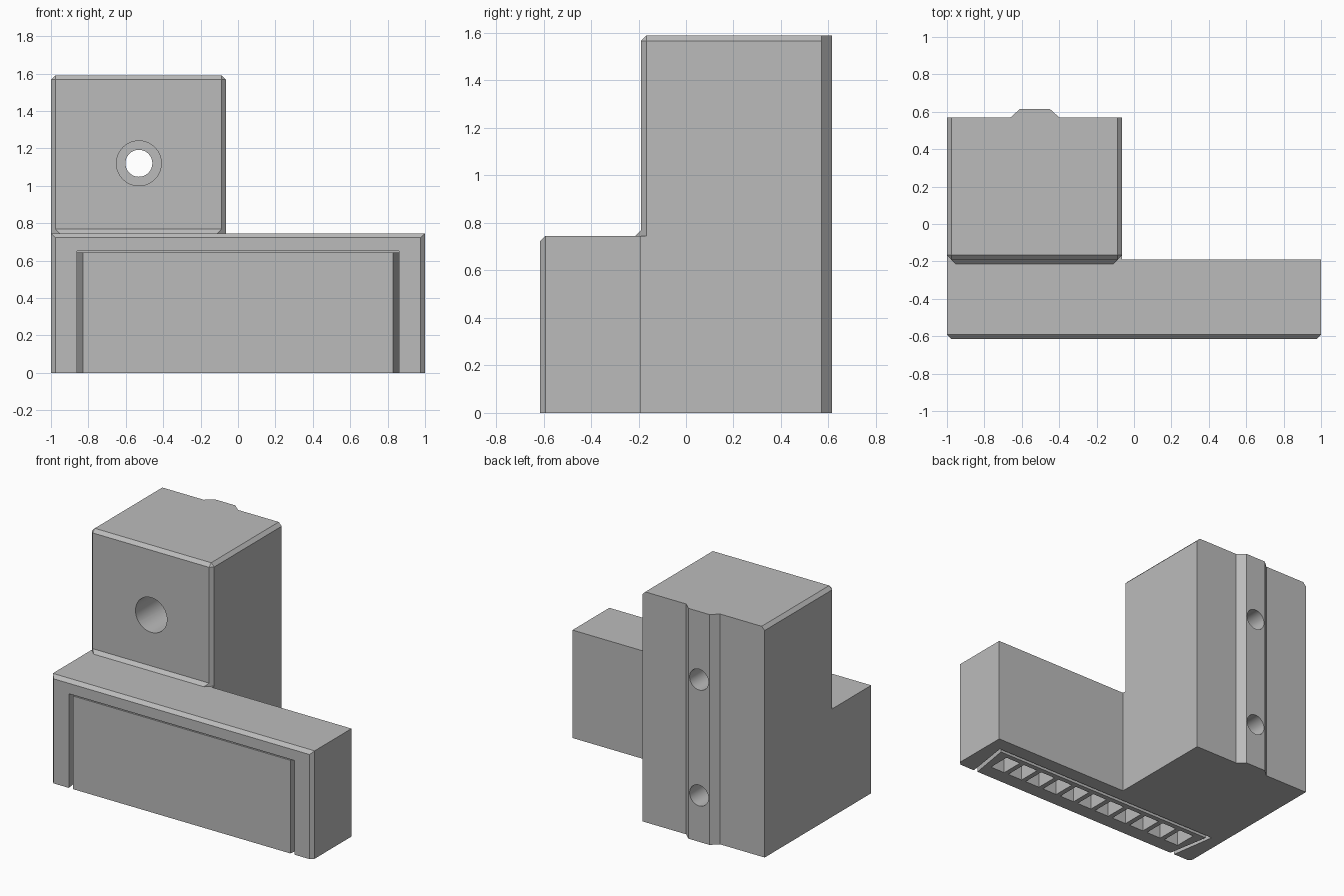
import bpy, bmesh, math
from mathutils import Matrix, Vector

old = bpy.data.objects.get("Cube")
if old:
    bpy.data.objects.remove(old, do_unlink=True)

grey = bpy.data.materials.new("plain_grey")
grey.use_nodes = True
colour = (0.5, 0.5, 0.5, 1)
grey.diffuse_color = colour
grey.node_tree.nodes["Principled BSDF"].inputs["Base Color"].default_value = colour

BAR_TOP, TOWER_TOP = 0.745, 1.59
TOWER_X0, TOWER_X1 = -1.0, -0.065
FRONT, MID, BACK = -0.615, -0.19, 0.57
BEVEL = 0.023


def finish(name, bm):
    bmesh.ops.recalc_face_normals(bm, faces=bm.faces)
    mesh = bpy.data.meshes.new(name)
    bm.to_mesh(mesh)
    bm.free()
    mesh.materials.append(grey)
    ob = bpy.data.objects.new(name, mesh)
    bpy.context.collection.objects.link(ob)
    return ob


def add_box(bm, lo, hi):
    lo, hi = Vector(lo), Vector(hi)
    m = Matrix.Translation((lo + hi) / 2) @ Matrix.Diagonal((*(hi - lo), 1))
    bmesh.ops.create_cube(bm, size=1, matrix=m)


def box(name, lo, hi, bevel_rule=None):
    bm = bmesh.new()
    add_box(bm, lo, hi)
    if bevel_rule:
        edges = [e for e in bm.edges if bevel_rule(e)]
        bmesh.ops.bevel(bm, geom=edges, offset=BEVEL, segments=1, affect='EDGES')
    return finish(name, bm)


def prism(name, outline, z0, z1):
    bm = bmesh.new()
    face = bm.faces.new([bm.verts.new((x, y, z0)) for x, y in outline])
    new = bmesh.ops.extrude_face_region(bm, geom=[face])["geom"]
    verts = [v for v in new if isinstance(v, bmesh.types.BMVert)]
    bmesh.ops.translate(bm, vec=(0, 0, z1 - z0), verts=verts)
    return finish(name, bm)


def bore(name, x, z, radius, y0, y1):
    bm = bmesh.new()
    m = Matrix.Translation((x, (y0 + y1) / 2, z)) @ Matrix.Rotation(math.pi / 2, 4, 'X')
    bmesh.ops.create_cone(bm, cap_ends=True, segments=48, radius1=radius,
                          radius2=radius, depth=y1 - y0, matrix=m)
    return finish(name, bm)


def combine(target, tool, operation):
    mod = target.modifiers.new("combine", 'BOOLEAN')
    mod.operation, mod.solver, mod.object = operation, 'EXACT', tool
    bpy.context.view_layer.objects.active = target
    bpy.ops.object.modifier_apply(modifier=mod.name)
    bpy.data.objects.remove(tool, do_unlink=True)


def direction(e):
    d = e.verts[0].co - e.verts[1].co
    return max(range(3), key=lambda i: abs(d[i]))


def middle(e):
    return (e.verts[0].co + e.verts[1].co) / 2


# Long front bar: chamfered round its front face except along the bottom
def bar_rule(e):
    c = middle(e)
    return c.y < FRONT + 0.01 and (direction(e) == 2 or c.z > 0.5)


body = box("bracket_body", (-1, FRONT, 0), (1, MID, BAR_TOP), bar_rule)


# Tower: chamfered on the top sides, top front and front uprights
def tower_rule(e):
    c = middle(e)
    top = c.z > TOWER_TOP - 0.01 and c.y < BACK - 0.01
    return top or (direction(e) == 2 and c.y < MID + 0.01)


combine(body, box("tower_base", (TOWER_X0, MID, 0), (TOWER_X1, BACK, BAR_TOP)), 'UNION')
combine(body, box("tower", (TOWER_X0, MID, BAR_TOP), (TOWER_X1, BACK, TOWER_TOP),
                  tower_rule), 'UNION')

# Sloping foot where the tower front meets the bar
bm = bmesh.new()
ends = (TOWER_X0 + BEVEL, TOWER_X1 - BEVEL)
for x, inward in zip(ends, (BEVEL, -BEVEL)):
    for px, y, z in ((x, MID, BAR_TOP + BEVEL), (x, MID, BAR_TOP),
                     (x + inward, MID - BEVEL, BAR_TOP)):
        bm.verts.new((px, y, z))
bmesh.ops.convex_hull(bm, input=bm.verts)
bmesh.ops.dissolve_limit(bm, angle_limit=0.01, verts=bm.verts, edges=bm.edges)
combine(body, finish("foot_chamfer", bm), 'UNION')

# Tapered rail up the back
RAIL_X = -0.53
rail = [(RAIL_X - 0.13, BACK), (RAIL_X - 0.08, 0.615),
        (RAIL_X + 0.08, 0.615), (RAIL_X + 0.13, BACK)]
combine(body, prism("back_rail", rail, 0, TOWER_TOP), 'UNION')

# Bolt holes through the rail, with a counterbore at the front of the tower
for z, y0 in ((1.12, -0.5), (0.32, -0.1)):
    combine(body, bore("bolt_hole", RAIL_X, z, 0.072, y0, 0.8), 'DIFFERENCE')
combine(body, bore("counterbore", RAIL_X, 1.12, 0.12, -0.4, 0.2), 'DIFFERENCE')


# Dovetail pocket in the bar, open at the front and bottom
def dovetail(front_x, back_x, y0, y1):
    return [(-front_x, y0), (front_x, y0), (back_x, y1), (-back_x, y1)]


combine(body, prism("pocket", dovetail(0.86, 0.91, FRONT - 0.01, -0.29), -0.1, 0.65),
        'DIFFERENCE')

# Sliding insert with a row of openings underneath
insert = prism("sliding_insert", dovetail(0.83, 0.88, FRONT, -0.315), 0, 0.643)
bm = bmesh.new()
COUNT, SPAN, WALL = 11, 1.64, 0.035
pitch = SPAN / COUNT
for i in range(COUNT):
    x = -SPAN / 2 + i * pitch
    add_box(bm, (x + WALL / 2, -0.51, -0.1), (x + pitch - WALL / 2, -0.35, 0.5))
combine(insert, finish("openings", bm), 'DIFFERENCE')

# Smooth bores, sharp edges elsewhere
for ob in (body, insert):
    bpy.ops.object.select_all(action='DESELECT')
    ob.select_set(True)
    bpy.context.view_layer.objects.active = ob
    bpy.ops.object.shade_smooth_by_angle(angle=math.radians(25))
